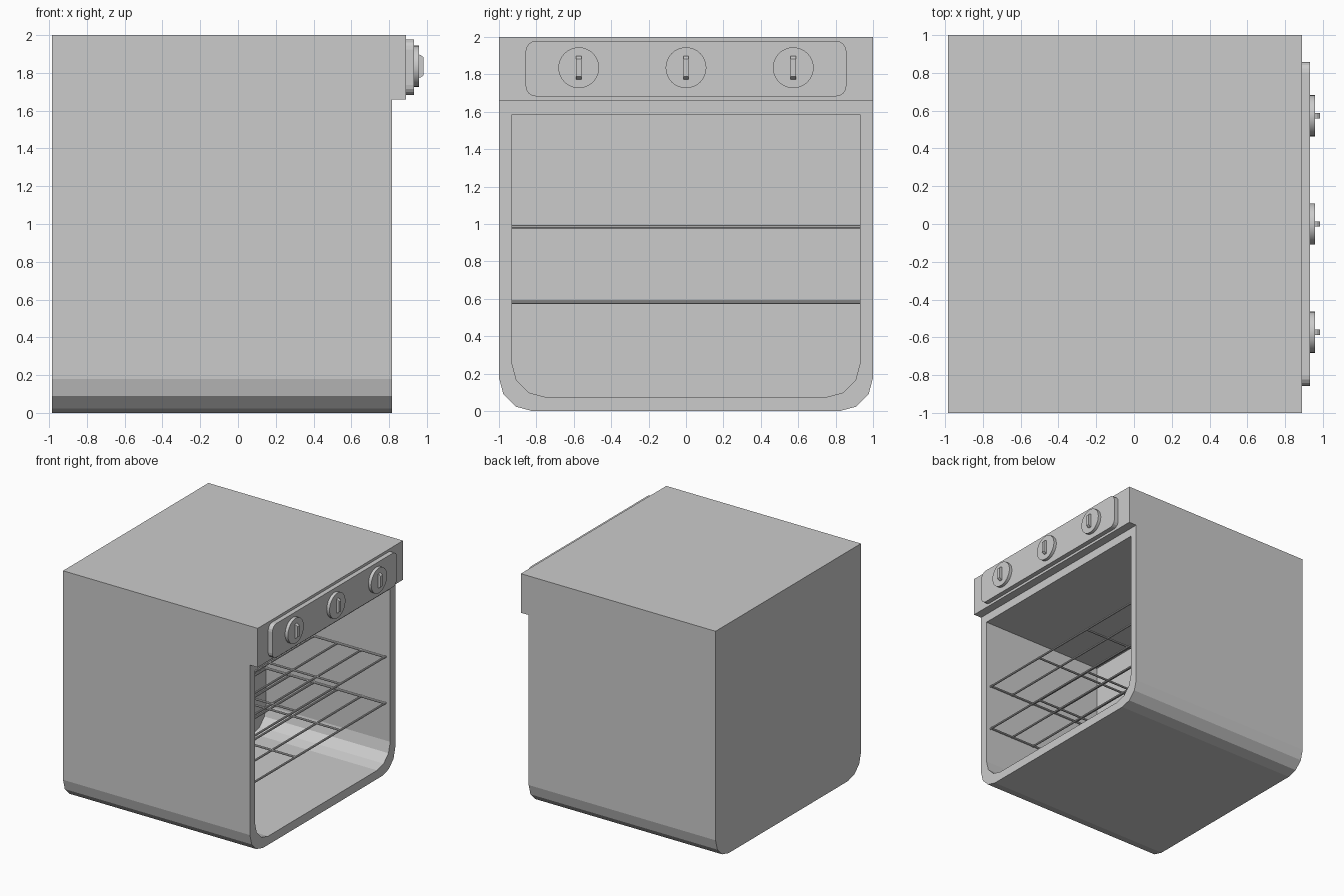
import bpy, bmesh, math
from mathutils import Vector

if "Cube" in bpy.data.objects:
    bpy.data.objects.remove(bpy.data.objects["Cube"])


def make(name, bm):
    bmesh.ops.recalc_face_normals(bm, faces=bm.faces)
    me = bpy.data.meshes.new(name)
    bm.to_mesh(me)
    bm.free()
    ob = bpy.data.objects.new(name, me)
    bpy.context.collection.objects.link(ob)
    return ob


def loft(name, sections):
    """Join (x, [(y, z), ...]) sections with equal point counts; cap both ends."""
    bm = bmesh.new()
    loops = [[bm.verts.new((x, y, z)) for y, z in pts] for x, pts in sections]
    for a, b in zip(loops, loops[1:]):
        n = len(a)
        for i in range(n):
            j = (i + 1) % n
            bm.faces.new((a[i], a[j], b[j], b[i]))
    bm.faces.new(loops[0])
    bm.faces.new(loops[-1])
    return make(name, bm)


def rounded(y0, y1, z0, z1, r, seg, top=True):
    """Rectangle outline with rounded bottom corners and optionally top ones."""
    pts = []
    corners = [(y0 + r, z0 + r, 180), (y1 - r, z0 + r, 270)]
    if top:
        corners += [(y1 - r, z1 - r, 0), (y0 + r, z1 - r, 90)]
    for cy, cz, start in corners:
        for i in range(seg + 1):
            a = math.radians(start + 90 * i / seg)
            pts.append((cy + r * math.cos(a), cz + r * math.sin(a)))
    return pts if top else pts + [(y1, z1), (y0, z1)]


def rect(cy, cz, hy, hz):
    return [(cy - hy, cz - hz), (cy + hy, cz - hz), (cy + hy, cz + hz), (cy - hy, cz + hz)]


# Oven shell: outer skin, front rim, then the recessed cavity
BACK, FRONT, CAVITY = -0.985, 0.815, -0.38
outer = rounded(-1, 1, 0, 2, 0.18, 3, top=False)
inner = rounded(-0.93, 0.93, 0.075, 1.585, 0.18, 3, top=False)
loft("oven_body", [(BACK, outer), (FRONT, outer), (FRONT, inner), (CAVITY, inner)])

# Control panel and its raised plate
loft("control_panel", [(FRONT, rect(0, 1.83, 1, 0.17)), (0.89, rect(0, 1.83, 1, 0.17))])
plate = rounded(-0.857, 0.857, 1.682, 1.978, 0.055, 4)
loft("control_plate", [(0.89, plate), (0.931, plate)])

# Knobs with tapered grips
KZ = 1.835
for i, ky in enumerate((-0.573, 0, 0.573)):
    disc = [(ky + 0.109 * math.cos(t * math.tau / 32), KZ + 0.109 * math.sin(t * math.tau / 32))
            for t in range(32)]
    knob = loft(f"knob_{i + 1}", [(0.931, disc), (0.958, disc)])
    for p in knob.data.polygons:
        p.use_smooth = len(p.vertices) == 4
    knob.data.set_sharp_from_angle(angle=math.radians(30))
    loft(f"knob_grip_{i + 1}", [(0.958, rect(ky, KZ, 0.014, 0.062)),
                                (0.969, rect(ky, KZ, 0.014, 0.058)),
                                (0.983, rect(ky, KZ, 0.014, 0.047))])


# Wire racks: bars across the cavity and rails running front to back
def wire(bm, a, b, r=0.009):
    a, b = Vector(a), Vector(b)
    d = b - a
    m = d.to_track_quat('Z', 'Y').to_matrix().to_4x4()
    m.translation = (a + b) / 2
    bmesh.ops.create_cone(bm, cap_ends=True, segments=8, radius1=r, radius2=r,
                          depth=d.length, matrix=m)


for name, z in (("lower_rack", 0.582), ("upper_rack", 0.985)):
    bm = bmesh.new()
    for i in range(6):
        x = 0.77 - i * 0.228
        wire(bm, (x, -0.93, z), (x, 0.93, z))
    for y in (-0.92, -0.307, 0.307, 0.92):
        wire(bm, (CAVITY, y, z), (0.77, y, z))
    make(name, bm)
